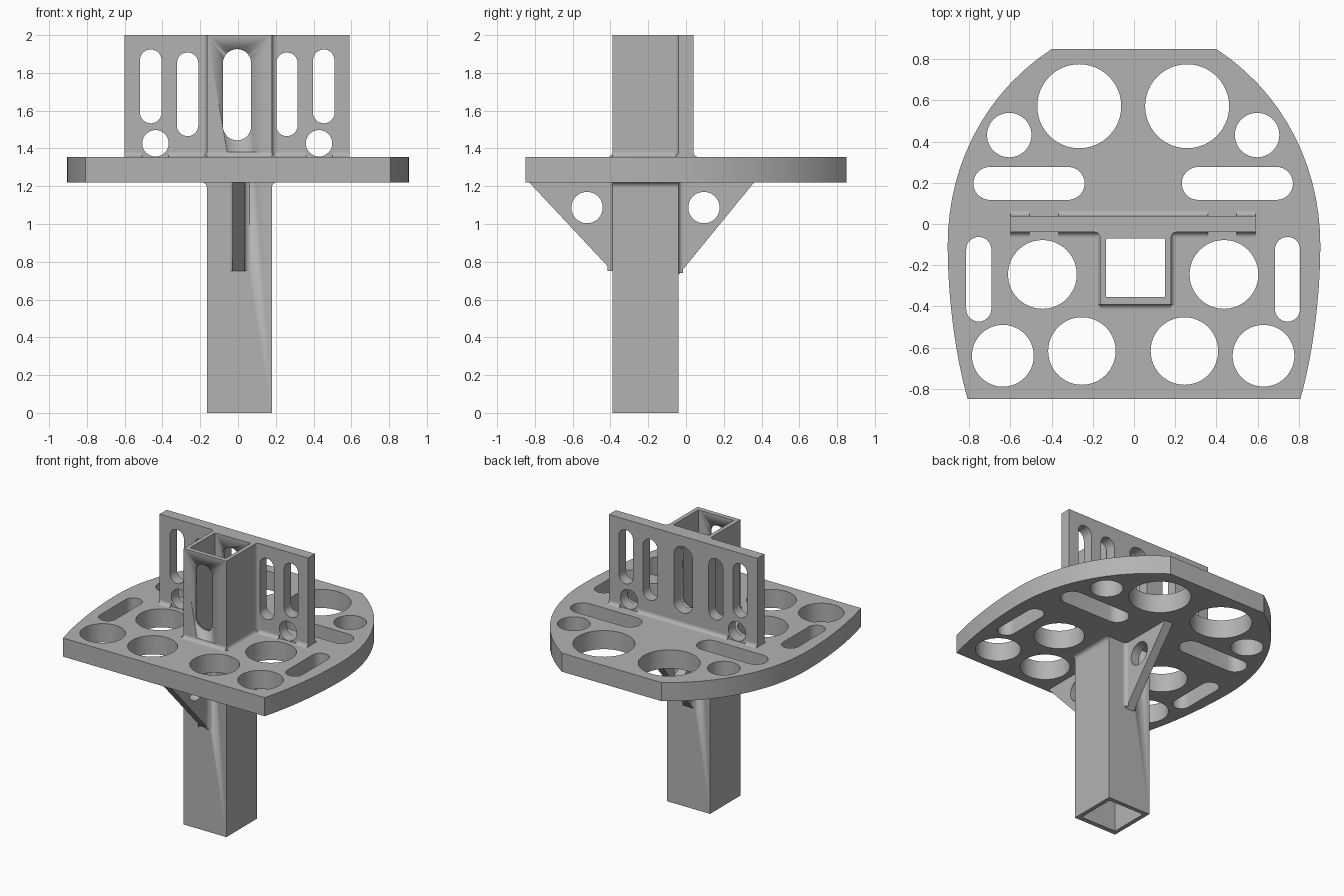
import bpy, bmesh, math

if "Cube" in bpy.data.objects:
    bpy.data.objects.remove(bpy.data.objects["Cube"])

grey = bpy.data.materials.new("plain grey")
grey.diffuse_color = (0.45, 0.45, 0.45, 1)
grey.use_nodes = True
grey.node_tree.nodes["Principled BSDF"].inputs["Base Color"].default_value = grey.diffuse_color

# Maps a flat profile (u, v) and depth w onto the world for each extrusion axis
AXES = {'x': lambda u, v, w: (w, u, v),
        'y': lambda u, v, w: (u, w, v),
        'z': lambda u, v, w: (u, v, w)}


def circle(cx, cy, r, n=48):
    return [(cx + r * math.cos(2 * math.pi * i / n), cy + r * math.sin(2 * math.pi * i / n))
            for i in range(n)]


def slot(x0, x1, y0, y1, n=16):
    """Rounded slot filling the given rectangle."""
    r = min(x1 - x0, y1 - y0) / 2
    if x1 - x0 > y1 - y0:
        ends = [(x1 - r, y0 + r, -math.pi / 2), (x0 + r, y0 + r, math.pi / 2)]
    else:
        ends = [(x0 + r, y1 - r, 0), (x0 + r, y0 + r, math.pi)]
    return [(cx + r * math.cos(a + math.pi * i / n), cy + r * math.sin(a + math.pi * i / n))
            for cx, cy, a in ends for i in range(n + 1)]


def rect(x0, x1, y0, y1):
    return [(x0, y0), (x1, y0), (x1, y1), (x0, y1)]


def bezier(p, n=14):
    out = []
    for i in range(n):
        t = i / n
        k = ((1 - t) ** 3, 3 * t * (1 - t) ** 2, 3 * t * t * (1 - t), t ** 3)
        out.append(tuple(sum(k[j] * p[j][c] for j in range(4)) for c in (0, 1)))
    return out


def prism(name, loops, axis, a, b):
    """Extrude an outline (first loop) with holes (other loops) from a to b."""
    cu = bpy.data.curves.new(name, 'CURVE')
    cu.dimensions, cu.fill_mode, cu.extrude = '2D', 'BOTH', (b - a) / 2
    for loop in loops:
        s = cu.splines.new('POLY')
        s.points.add(len(loop) - 1)
        for pt, (u, v) in zip(s.points, loop):
            pt.co = (u, v, 0, 1)
        s.use_cyclic_u = True
    tmp = bpy.data.objects.new(name + "_profile", cu)
    me = bpy.data.meshes.new_from_object(tmp)
    bpy.data.objects.remove(tmp)
    bpy.data.curves.remove(cu)
    bm = bmesh.new()
    bm.from_mesh(me)
    for v in bm.verts:
        v.co = AXES[axis](v.co.x, v.co.y, v.co.z + (a + b) / 2)
    bmesh.ops.remove_doubles(bm, verts=bm.verts, dist=1e-5)
    bmesh.ops.recalc_face_normals(bm, faces=bm.faces)
    bm.to_mesh(me)
    bm.free()
    me.name = name
    me.materials.clear()
    me.materials.append(grey)
    ob = bpy.data.objects.new(name, me)
    bpy.context.collection.objects.link(ob)
    return ob


def fillet(name, u, v, su, sv, axis, a, b, r=0.025, n=6):
    """Concave strip in the inside corner at (u, v)."""
    arc = [(u + su * r * (1 - math.sin(t)), v + sv * r * (1 - math.cos(t)))
           for t in (math.pi / 2 * i / n for i in range(n + 1))]
    prism(name, [[(u, v)] + arc], axis, a, b)


# Main dimensions
PX0, PX1, PY0, PY1 = -0.165, 0.18, -0.39, -0.04   # post
WX0, WX1, WY = -0.60, 0.59, 0.04                  # upright plate
Z0, Z1 = 1.22, 1.355                              # shelf

# Shelf: curved outline with tool holes
side = bezier([(0.40, 0.85), (0.75, 0.62), (0.905, 0.25), (0.905, -0.1)])
side += bezier([(0.905, -0.1), (0.905, -0.35), (0.87, -0.63), (0.808, -0.85)]) + [(0.808, -0.85)]
outline = side + [(-x, y) for x, y in reversed(side)]
MID = -0.004
holes = [rect(PX0, PX1, PY0, PY1)]
for s in (-1, 1):
    for x, y, r in ((0.262, 0.572, 0.204), (0.602, 0.432, 0.108), (0.441, -0.245, 0.167),
                    (0.249, -0.617, 0.164), (0.633, -0.64, 0.15)):
        holes.append(circle(MID + s * x, y, r))
    for x, w, y0, y1 in ((0.506, 0.27, 0.117, 0.277), (0.75, 0.061, -0.474, -0.063)):
        holes.append(slot(MID + s * x - w, MID + s * x + w, y0, y1))
prism("shelf", [outline] + holes, 'z', Z0, Z1)

# Upright plate with slots and small round holes
centre_slot = slot(-0.08, 0.07, 1.443, 1.926)
holes = [centre_slot]
for s in (-1, 1):
    holes.append(slot(MID + s * 0.458 - 0.057, MID + s * 0.458 + 0.057, 1.533, 1.924))
    holes.append(slot(MID + s * 0.263 - 0.057, MID + s * 0.263 + 0.057, 1.465, 1.908))
    holes.append(circle(MID + s * 0.433, 1.427, 0.07))
prism("upright_plate", [rect(WX0, WX1, Z1, 2.0)] + holes, 'y', PY1, WY)

# Hollow square post, slotted near the top
post = prism("post", [rect(PX0, PX1, PY0, PY1), rect(-0.135, 0.15, -0.355, -0.07)], 'z', 0, 2)
cutter = prism("post_slot_cutter", [centre_slot], 'y', -0.6, 0.2)
cutter.hide_render = True
cutter.hide_set(True)
cut = post.modifiers.new("slot", 'BOOLEAN')
cut.operation, cut.solver, cut.object = 'DIFFERENCE', 'EXACT', cutter

# Triangular gussets under the shelf
GX0, GX1 = -0.03, 0.035
prism("front_gusset", [[(-0.83, Z0), (PY0, Z0), (PY0, 0.75)], circle(-0.524, 1.087, 0.083)],
      'x', GX0, GX1)
prism("back_gusset", [[(0.36, Z0), (PY1, 0.73), (PY1, Z0)], circle(0.095, 1.087, 0.083)],
      'x', GX0, GX1)
for x, s in ((GX0, -1), (GX1, 1)):
    fillet("front_gusset_fillet", x, PY0, s, -1, 'z', 0.75, Z0)
    fillet("back_gusset_fillet", x, PY1, s, 1, 'z', 0.74, Z0)

# Plate foot fillets, broken at the round holes
H0, H1 = 0.433 - 0.07, 0.433 + 0.07
for a, b in ((WX0, MID - H1), (MID - H0, PX0), (PX1, MID + H0), (MID + H1, WX1)):
    fillet("plate_front_fillet", PY1, Z1, -1, 1, 'x', a, b)
for a, b in ((WX0, MID - H1), (MID - H0, MID + H0), (MID + H1, WX1)):
    fillet("plate_back_fillet", WY, Z1, 1, 1, 'x', a, b)

# Post fillets against the shelf and the plate
for x, s in ((PX0, -1), (PX1, 1)):
    fillet("post_side_fillet", x, Z1, s, 1, 'y', PY0, PY1)
    fillet("post_under_fillet", x, Z0, s, -1, 'y', PY0, PY1)
    fillet("post_plate_fillet", x, PY1, s, -1, 'z', Z1, 2.0)
fillet("post_front_fillet", PY0, Z1, -1, 1, 'x', PX0, PX1)

# Smooth the curved walls, keep the edges sharp
for ob in bpy.context.collection.objects:
    ob.select_set(not ob.hide_render)
bpy.context.view_layer.objects.active = post
bpy.ops.object.shade_smooth_by_angle(angle=math.radians(30))
